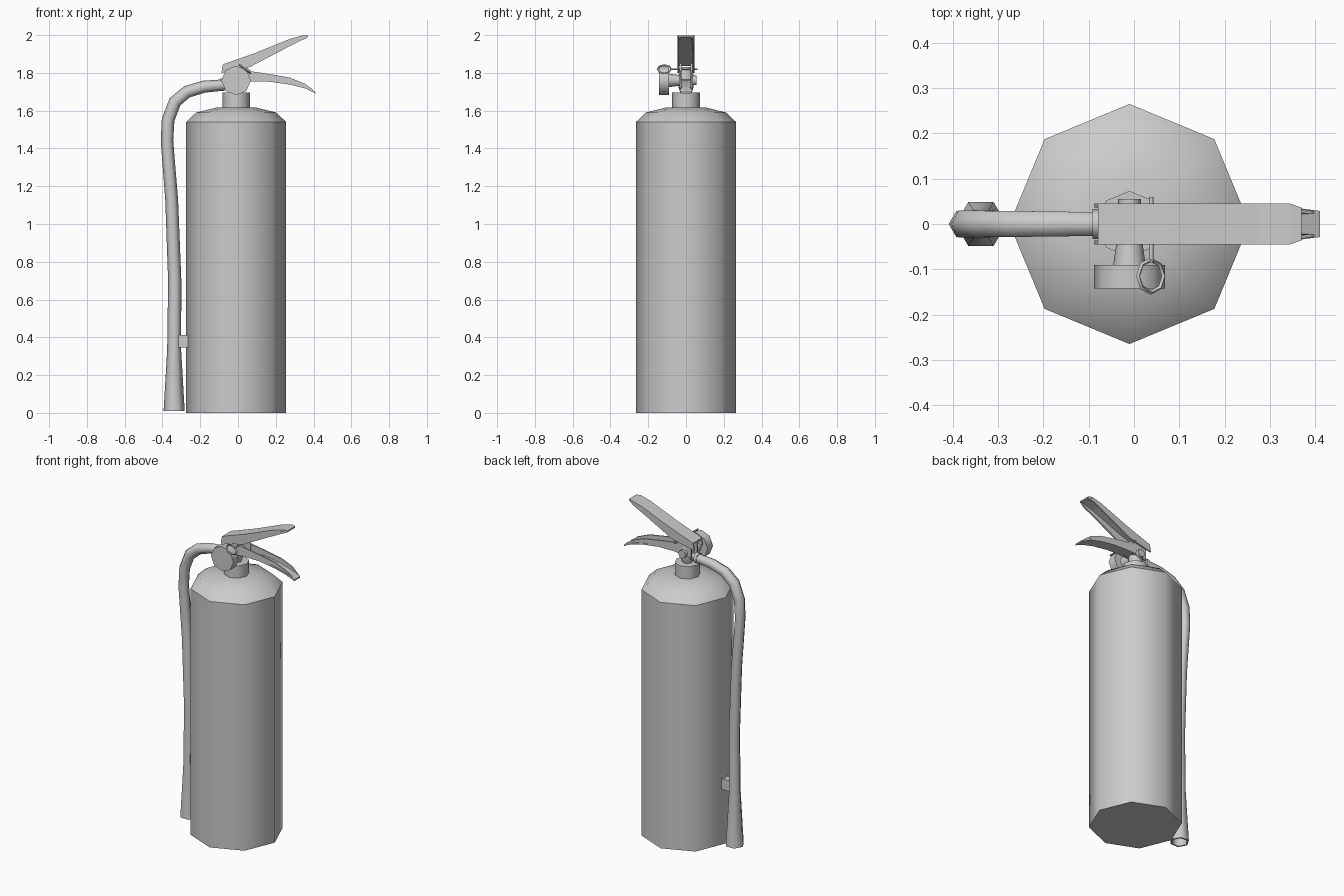
import bpy, bmesh
from math import pi, cos, sin, radians
from mathutils import Vector, Matrix

if "Cube" in bpy.data.objects:
    bpy.data.objects.remove(bpy.data.objects["Cube"])

grey = bpy.data.materials.new("plain grey")
grey.use_nodes = True
grey.diffuse_color = (0.6, 0.6, 0.6, 1)
grey.node_tree.nodes["Principled BSDF"].inputs["Base Color"].default_value = (0.6, 0.6, 0.6, 1)
AXIS_X = -0.01  # centre line of the cylinder and valve


def finish(name, bm, smooth=True):
    bmesh.ops.recalc_face_normals(bm, faces=bm.faces)
    mesh = bpy.data.meshes.new(name)
    bm.to_mesh(mesh)
    bm.free()
    mesh.materials.append(grey)
    if smooth:
        mesh.shade_smooth()
        mesh.set_sharp_from_angle(angle=radians(62))
    obj = bpy.data.objects.new(name, mesh)
    bpy.context.collection.objects.link(obj)
    return obj


def bridge(bm, rings, closed=False):
    pairs = list(zip(rings, rings[1:]))
    if closed:
        pairs.append((rings[-1], rings[0]))
    for a, b in pairs:
        n = len(a)
        for i in range(n):
            j = (i + 1) % n
            bm.faces.new((a[i], a[j], b[j], b[i]))


def lathe(name, profile, sides=8, matrix=Matrix.Translation((AXIS_X, 0, 0))):
    """Turn (radius, height) points around z, then place with a matrix."""
    bm = bmesh.new()
    rings = [[bm.verts.new((r * cos(2 * pi * i / sides), r * sin(2 * pi * i / sides), z))
              for i in range(sides)] for r, z in profile]
    bridge(bm, rings)
    bm.faces.new(rings[0])
    bm.faces.new(rings[-1])
    bm.transform(matrix)
    return finish(name, bm)


def add_prism(bm, outline, y0, y1):
    """Extrude an (x, z) outline along y."""
    a, b = ([bm.verts.new((x, y, z)) for x, z in outline] for y in (y0, y1))
    bridge(bm, [a, b])
    bm.faces.new(a)
    bm.faces.new(b)


def channel(name, web, edge, half, wall=0.009, direction=-1):
    """Pressed lever: a web along one curve and two side flanges reaching the other."""
    bm = bmesh.new()
    add_prism(bm, web + [(x, z + direction * wall) for x, z in reversed(web)], -half, half)
    for s in (-1, 1):
        add_prism(bm, web + edge[::-1], s * half, s * (half - wall))
    # narrow the rounded tip
    tip = max(v.co.x for v in bm.verts)
    for v in bm.verts:
        if v.co.x > tip - 0.02:
            v.co.y *= 0.8
    return finish(name, bm, False)


# Cylinder and shoulder
lathe("cylinder_body", [(0.265, 0), (0.265, 1.54)])
lathe("cylinder_shoulder", [(0.265, 1.54), (0.212, 1.59), (0.1, 1.618)])
lathe("neck_collar", [(0.073, 1.6), (0.073, 1.695)])
lathe("valve_stem", [(0.028, 1.69), (0.04, 1.725), (0.04, 1.79), (0.025, 1.83)])

# Gauge, facing the front, with its fitting
to_front = Matrix.Translation((AXIS_X, 0, 1.76)) @ Matrix.Rotation(pi / 2, 4, "X")
lathe("gauge", [(0.078, 0.09), (0.078, 0.142)], 8, to_front)
lathe("gauge_fitting", [(0.025, -0.055), (0.025, 0), (0.03, 0.05), (0.036, 0.092)], 8, to_front)

# Hose swept along its path with a six sided section
path = [(-0.085, 1.735, 0.03), (-0.18, 1.727, 0.032), (-0.27, 1.70, 0.033),
        (-0.333, 1.648, 0.034), (-0.37, 1.552, 0.034), (-0.376, 1.44, 0.033),
        (-0.351, 1.125, 0.034), (-0.335, 0.70, 0.035), (-0.338, 0.333, 0.037),
        (-0.338, 0.01, 0.056), (-0.338, 0.01, 0.046), (-0.338, 0.2, 0.03)]
bm = bmesh.new()
rings = []
for k, (x, z, r) in enumerate(path):
    if k < 9:
        p, q = path[max(k - 1, 0)], path[k + 1]
        t = Vector((q[0] - p[0], 0, q[1] - p[1])).normalized()
    else:
        t = Vector((0, 0, -1))
    side = Vector((t.z, 0, -t.x))
    rings.append([bm.verts.new(Vector((x, 0, z)) + r * (cos(pi * i / 3) * side
                  + Vector((0, sin(pi * i / 3), 0)))) for i in range(6)])
bridge(bm, rings)
bm.faces.new(rings[0])
bm.faces.new(rings[-1])
finish("hose", bm)

# Hose fitting on the valve
to_right = Matrix.Translation((AXIS_X, 0, 1.737)) @ Matrix.Rotation(-pi / 2, 4, "Y")
lathe("hose_fitting", [(0.022, 0), (0.022, 0.06), (0.033, 0.062), (0.033, 0.082)], 8, to_right)

# Hose clip on the cylinder
bm = bmesh.new()
add_prism(bm, [(-0.315, 0.345), (-0.255, 0.345), (-0.255, 0.412), (-0.315, 0.412)], -0.025, 0.025)
finish("hose_clip", bm, False)

# Upper lever opens downwards, lower handle opens upwards
channel("upper_lever",
        [(-0.08, 1.845), (0.09, 1.905), (0.275, 1.98), (0.345, 1.999), (0.37, 1.998)],
        [(-0.088, 1.80), (0.065, 1.832), (0.255, 1.932), (0.335, 1.972), (0.362, 1.983)], 0.045)
channel("lower_handle",
        [(0.02, 1.755), (0.17, 1.753), (0.275, 1.738), (0.355, 1.718), (0.411, 1.69)],
        [(0.02, 1.815), (0.13, 1.80), (0.275, 1.775), (0.355, 1.742), (0.392, 1.715)],
        0.036, direction=1)

# Bracket joining both levers to the valve
bm = bmesh.new()
for s in (-1, 1):
    add_prism(bm, [(-0.06, 1.74), (0.07, 1.755), (0.07, 1.81), (0.02, 1.85), (-0.06, 1.83)],
              s * 0.034, s * 0.024)
finish("lever_bracket", bm, False)

# Safety pin and its pull ring
lathe("safety_pin", [(0.005, -0.06), (0.005, 0.085)], 6,
      Matrix.Translation((0.038, 0, 1.82)) @ Matrix.Rotation(pi / 2, 4, "X"))
bm = bmesh.new()
rings = []
for i in range(8):
    a = 2 * pi * i / 8
    rings.append([bm.verts.new(((0.036 + 0.005 * cos(b)) * cos(a),
                                (0.036 + 0.005 * cos(b)) * sin(a), 0.005 * sin(b)))
                  for b in (0, pi / 2, pi, 3 * pi / 2)])
bridge(bm, rings, True)
bm.transform(Matrix.Translation((0.037, -0.115, 1.82)) @ Matrix.Rotation(radians(38), 4, "Y"))
finish("pull_ring", bm)
